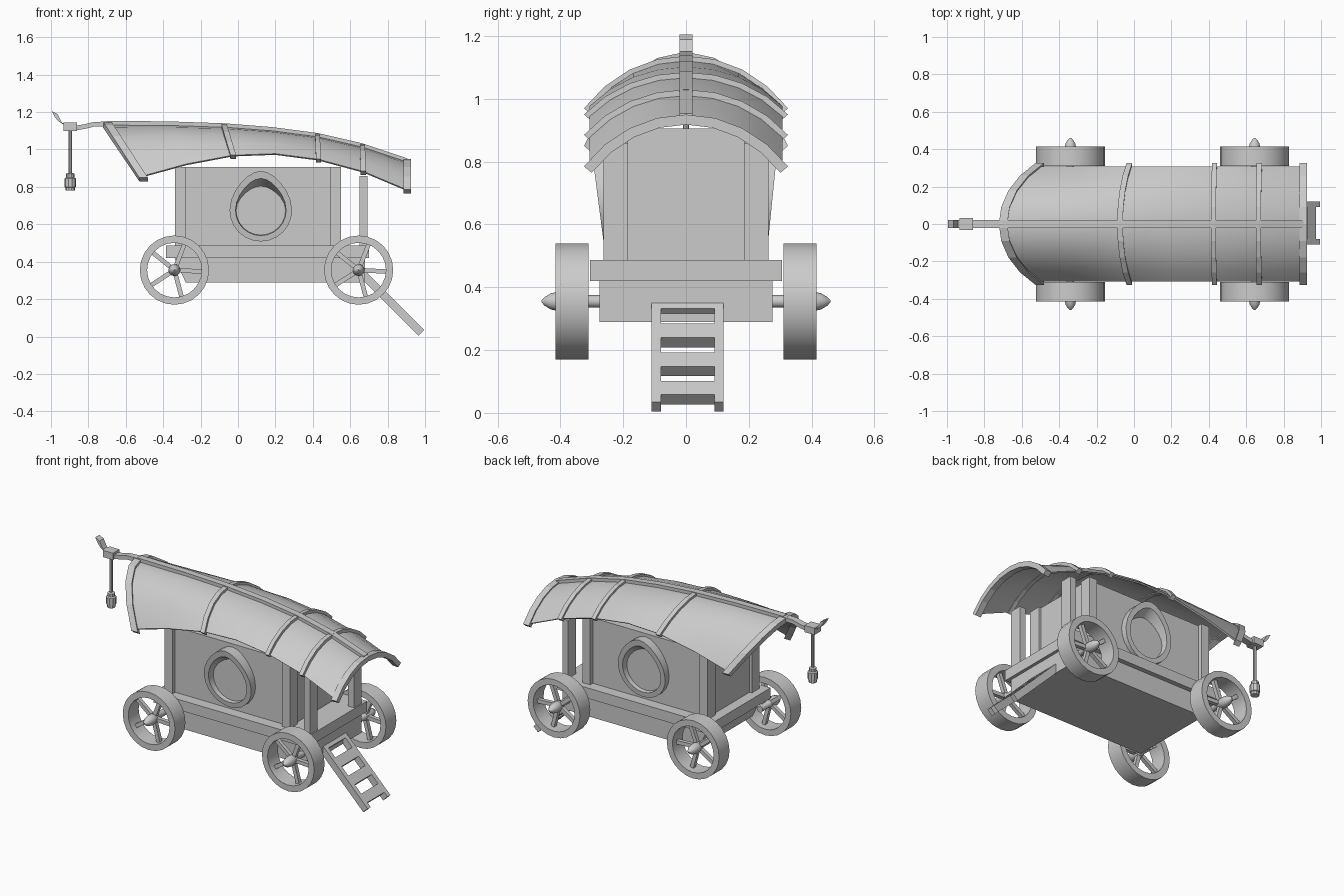
import bpy, math
from mathutils import Vector

cube = bpy.data.objects.get("Cube")
if cube:
    bpy.data.objects.remove(cube)

grey = bpy.data.materials.new("plain grey")
grey.use_nodes = True
COLOUR = (0.6, 0.6, 0.6, 1)
grey.diffuse_color = COLOUR
grey.node_tree.nodes["Principled BSDF"].inputs["Base Color"].default_value = COLOUR


def make(name, verts, faces, smooth=False):
    mesh = bpy.data.meshes.new(name)
    mesh.from_pydata([tuple(v) for v in verts], [], faces)
    mesh.materials.append(grey)
    obj = bpy.data.objects.new(name, mesh)
    bpy.context.collection.objects.link(obj)
    bpy.ops.object.select_all(action="DESELECT")
    obj.select_set(True)
    bpy.context.view_layer.objects.active = obj
    bpy.ops.object.mode_set(mode="EDIT")
    bpy.ops.mesh.select_all(action="SELECT")
    bpy.ops.mesh.normals_make_consistent(inside=False)
    bpy.ops.object.mode_set(mode="OBJECT")
    if smooth:
        bpy.ops.object.shade_smooth_by_angle(angle=math.radians(35))
    return obj


def loft(name, rings, cap=True, loop=False, smooth=False):
    """Skin closed rings of equal length; loop joins the last to the first."""
    n, m = len(rings[0]), len(rings)
    faces = []
    for i in range(m if loop else m - 1):
        for j in range(n):
            a, b, k = i * n, (i + 1) % m * n, (j + 1) % n
            faces.append((a + j, a + k, b + k, b + j))
    if cap and not loop:
        faces += [tuple(range(n)), tuple(range((m - 1) * n, m * n))]
    return make(name, [p for r in rings for p in r], faces, smooth)


def box(name, x0, x1, y0, y1, z0, z1):
    return loft(name, [[(x0, y0, z), (x1, y0, z), (x1, y1, z), (x0, y1, z)]
                       for z in (z0, z1)])


def lathe(name, profile, place, n=24, loop=False, smooth=True):
    """Spin (radius, height) pairs; place maps (u, v, height) to a point."""
    turn = [2 * math.pi * i / n for i in range(n)]
    rings = [[place(r * math.cos(a), r * math.sin(a), h) for a in turn]
             for r, h in profile]
    return loft(name, rings, loop=loop, smooth=smooth)


# Undercarriage, deck and cabin
loft("chassis", [[(x0, y, 0.29), (0.68, y, 0.29), (0.68, y, 0.42), (x0 - 0.06, y, 0.42)]
                 for x0, y in ((-0.28, -0.275), (-0.28, 0.275))])
box("deck", -0.385, 0.7, -0.305, 0.305, 0.42, 0.487)
box("cabin", -0.32, 0.535, -0.235, 0.235, 0.487, 0.905)
for side in (-1, 1):
    word = "right" if side < 0 else "left"
    ys = sorted((side * 0.185, side * 0.262))
    box(word + "_back_post", -0.337, -0.28, *ys, 0.487, 0.907)
    box(word + "_front_post", 0.495, 0.55, *ys, 0.487, 0.907)
    box(word + "_porch_post", 0.65, 0.692, *ys, 0.487, 0.858)


# Teardrop window frames
def teardrop(scale, top, y):
    points = []
    for i in range(24):
        a = 2 * math.pi * i / 24
        c, s = math.cos(a), math.sin(a)
        up = max(c, 0)
        x = 0.122 + 0.167 * scale * s * (1 - 0.22 * up * up)
        z = 0.675 + scale * c * (top if c > 0 else 0.167)
        points.append((x, y(z), z))
    return points


for side, slope in ((-1, 0.13), (1, 0.1)):
    wall = lambda z: side * 0.23
    face = lambda z: side * (0.258 + slope * (z - 0.51))
    loft("window_frame", [teardrop(1, 0.21, wall), teardrop(1, 0.21, face),
                          teardrop(0.81, 0.21, face), teardrop(0.79, 0.16, wall)],
         loop=True, smooth=True)

# Roof: each station is a ridge point and an eave point (x, z)
ARC = math.radians(50)
STATIONS = [((-0.7, 1.15), (-0.505, 0.85)), ((-0.37, 1.147), (-0.27, 0.92)),
            ((-0.075, 1.137), (-0.025, 0.97)), ((0.18, 1.117), (0.2, 0.98)),
            ((0.425, 1.085), (0.43, 0.95)), ((0.665, 1.03), (0.67, 0.885)),
            ((0.905, 0.95), (0.905, 0.785))]


def roof_point(station, t, depth=0):
    (xt, zt), (xb, zb) = station
    a = t * ARC
    s = (1 - math.cos(a)) / (1 - math.cos(ARC))
    outer = Vector((xt + (xb - xt) * s, 0.325 * math.sin(a) / math.sin(ARC),
                    zt + (zb - zt) * s))
    return outer - depth * Vector((0, math.sin(a), math.cos(a)))


steps = [i / 4 - 1 for i in range(9)]
loft("roof_cover", [[roof_point(st, t * 0.97, 0.015) for t in steps]
                    + [roof_point(st, t * 0.97, 0.025) for t in reversed(steps)]
                    for st in STATIONS], smooth=True)
for index, width in ((0, 0.045), (2, 0.03), (4, 0.026), (5, 0.028), (6, 0.04)):
    rings = []
    for t in steps:
        rings.append([roof_point(STATIONS[index], t, d) + Vector((e * width / 2, 0, 0))
                      for e, d in ((-1, 0), (1, 0), (1, 0.032), (-1, 0.032))])
    loft("roof_rib", rings)


# Ridge beam running out to the curled lantern arm
def beam(name, path, half_width, depth):
    loft(name, [[(x, -half_width, z), (x, half_width, z),
                 (x + dx, half_width, z - depth), (x + dx, -half_width, z - depth)]
                for x, z, dx in path])


beam("ridge_beam", [(x, z + 0.003, 0) for (x, z), _ in STATIONS], 0.021, 0.03)
beam("lantern_arm", [(-0.68, 1.15, 0), (-0.77, 1.147, 0), (-0.82, 1.135, 0),
                     (-0.88, 1.125, 0)], 0.021, 0.025)
beam("arm_curl", [(-0.92, 1.135, 0.01), (-0.96, 1.15, 0.025),
                  (-0.98, 1.175, 0.03), (-0.995, 1.205, 0.03)], 0.021, 0.016)
box("arm_block", -0.932, -0.862, -0.033, 0.033, 1.1, 1.143)


# Hanging lantern
def hang(u, v, h):
    return (-0.897 + u, v, h)


lathe("lantern_rod", [(0.01, 0.86), (0.01, 1.105)], hang, 8)
lathe("lantern", [(0.025, 0.78), (0.025, 0.797), (0.03, 0.8), (0.03, 0.845),
                  (0.022, 0.85), (0.022, 0.87), (0.01, 0.875)], hang, 10)

# Wheels with bullet hubs and five spokes
for side in (-1, 1):
    for cx in (-0.34, 0.645):
        def place(u, v, h):
            return (cx + u, side * h, 0.355 + v)

        lathe("wheel_rim", [(0.185, 0.31), (0.185, 0.415), (0.146, 0.415), (0.146, 0.31)],
              place, loop=True)
        lathe("wheel_hub", [(0.02, 0.26), (0.02, 0.34), (0.03, 0.36), (0.032, 0.4),
                            (0.026, 0.43), (0.014, 0.45), (0.003, 0.46)], place, 12)
        for i in range(5):
            a = math.radians(72 * i - 75)
            c, s = math.cos(a), math.sin(a)
            loft("wheel_spoke", [[place(r * c - w * s, r * s + w * c, h)
                                  for w, h in ((-0.012, 0.35), (0.012, 0.35),
                                               (0.012, 0.375), (-0.012, 0.375))]
                                 for r in (0.01, 0.152)])


# Sloping ladder: boards lie on the line x + z = 1.03, cut by height
def board(name, y0, y1, z_high, z_low):
    d = 0.031
    loft(name, [[(1.03 - z_high, y, z_high), (1.03 - z_low, y, z_low),
                 (1.03 - z_low - d, y, z_low - d), (1.03 - z_high - d, y, z_high - d)]
                for y in (y0, y1)])


board("ladder_rail_right", -0.11, -0.08, 0.36, 0.035)
board("ladder_rail_left", 0.09, 0.12, 0.36, 0.035)
for high, low in ((0.36, 0.333), (0.285, 0.24), (0.193, 0.148), (0.102, 0.058)):
    board("ladder_step", -0.08, 0.09, high, low)
